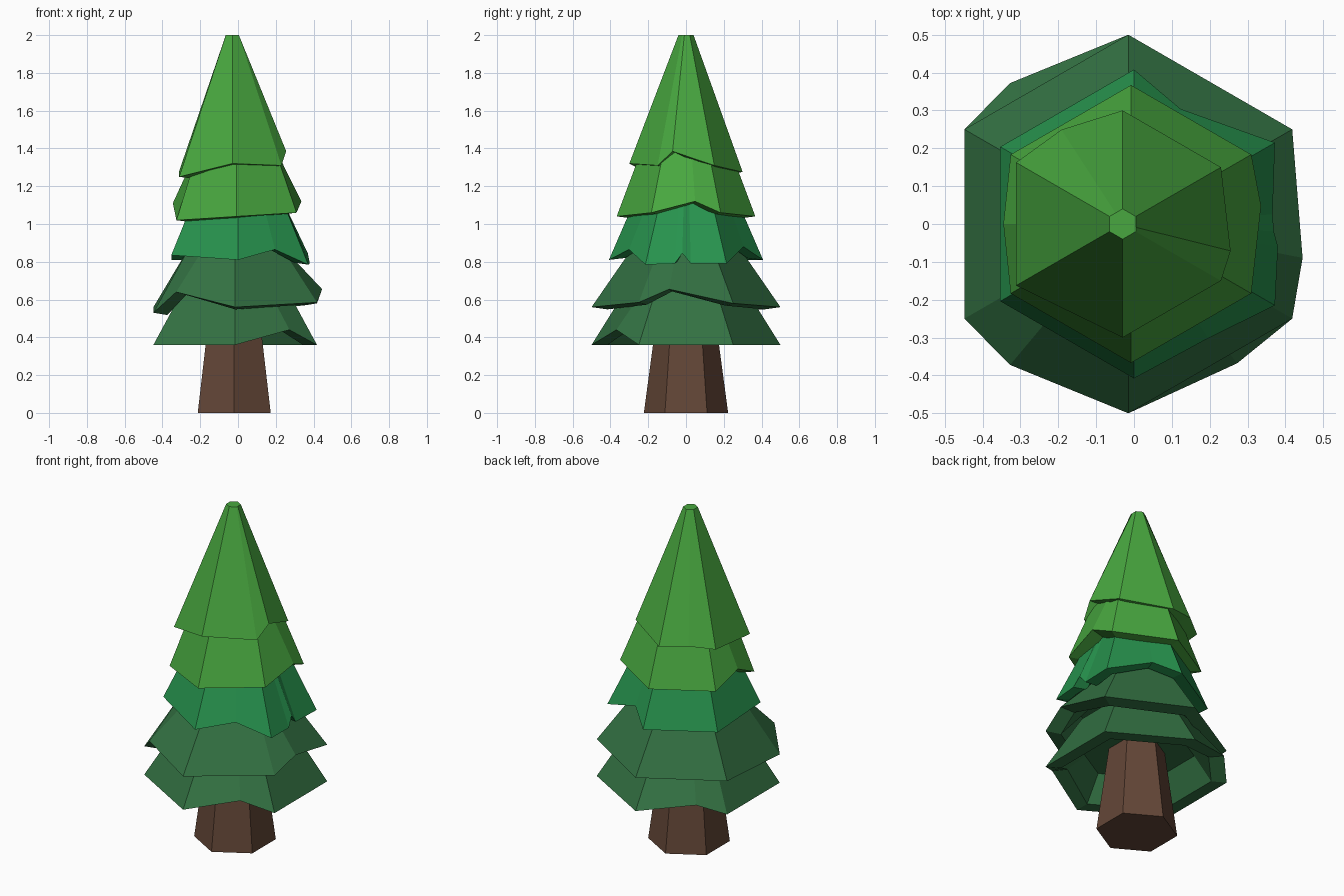
import bpy, bmesh
from math import radians, cos, sin

if "Cube" in bpy.data.objects:
    bpy.data.objects.remove(bpy.data.objects["Cube"])


def material(name, rgb):
    m = bpy.data.materials.new(name)
    m.diffuse_color = (*rgb, 1)
    m.use_nodes = True
    m.node_tree.nodes["Principled BSDF"].inputs["Base Color"].default_value = m.diffuse_color
    return m


DARK = material("dark_green", (0.033, 0.165, 0.055))
MID = material("mid_green", (0.02, 0.29, 0.075))
LIGHT = material("light_green", (0.065, 0.39, 0.05))
BARK = material("bark", (0.125, 0.062, 0.038))


def hex_radius(r, deg):
    """Distance to the edge of a hexagon with a corner facing the front."""
    return r * cos(radians(30)) / cos(radians((deg + 90) % 60 - 30))


def loft(name, rings, mat):
    """Skin a stack of equal-length rings and cap both ends."""
    bm = bmesh.new()
    loops = [[bm.verts.new(p) for p in ring] for ring in rings]
    n = len(loops[0])
    for a, b in zip(loops, loops[1:]):
        for i in range(n):
            j = (i + 1) % n
            bm.faces.new((a[i], a[j], b[j], b[i]))
    bm.faces.new(loops[0])
    bm.faces.new(loops[-1])
    bmesh.ops.recalc_face_normals(bm, faces=bm.faces)
    me = bpy.data.meshes.new(name)
    bm.to_mesh(me)
    bm.free()
    me.materials.append(mat)
    ob = bpy.data.objects.new(name, me)
    bpy.context.collection.objects.link(ob)


def tier(name, mat, cx, r, z, top_r, top_z, lifts, bumps, corner={}, drop=0.0):
    """Hollow six-sided skirt; lifts move the corners, bumps add ragged rim points,
    drop lowers the inner edge of the rim."""
    rim = [(-90 + 60 * k, corner.get(k, r), z + lifts[k]) for k in range(6)]
    rim = sorted(rim + bumps)

    def point(deg, rad, h):
        return (cx + rad * cos(radians(deg)), rad * sin(radians(deg)), h)

    in_z = z + 0.15
    in_r = r + (top_r - r) * 0.15 / (top_z - z) - 0.085
    top = [point(a, hex_radius(top_r, a), top_z) for a, _, _ in rim]
    outer = [point(*p) for p in rim]
    inner = [point(a, q - 0.085, h - drop) for a, q, h in rim]
    ceiling = [point(a, hex_radius(in_r, a), in_z) for a, _, _ in rim]
    loft(name, [top, outer, inner, ceiling], mat)


# Trunk
loft("trunk", [[(-0.02 + r * cos(radians(30 + 60 * k)), r * sin(radians(30 + 60 * k)), z)
                for k in range(6)] for r, z in ((0.223, 0), (0.152, 0.53))], BARK)

# Foliage, bottom to top; corners run counter-clockwise from the front
tier("lowest_branches", DARK, -0.015, 0.5, 0.36, 0.30, 0.68,
     (0, 0, 0, 0, 0, 0), [(-52, 0.467, 0.44), (130, 0.486, 0.43)])
tier("low_branches", DARK, -0.015, 0.5, 0.56, 0.265, 0.90,
     (0, 0.025, 0.02, 0, 0, -0.03), [(-11, 0.469, 0.655), (230, 0.486, 0.64)], drop=0.012)
tier("middle_branches", MID, 0.0, 0.408, 0.81, 0.265, 1.14,
     (0, -0.025, -0.02, 0, 0, 0.025),
     [(-57, 0.36, 0.865), (-9, 0.385, 0.79), (-3, 0.37, 0.845), (4, 0.367, 0.79),
      (68, 0.328, 0.88)], {1: 0.43, 2: 0.43}, drop=-0.01)
tier("high_branches", LIGHT, -0.008, 0.367, 1.04, 0.225, 1.42,
     (0, 0.02, 0.02, 0, 0, -0.02), [(8, 0.347, 1.12), (180, 0.337, 1.11)], drop=0.01)
tier("treetop", LIGHT, -0.03, 0.3, 1.31, 0.04, 2.0,
     (0.01, 0, 0, -0.035, -0.03, -0.06), [(-14, 0.294, 1.385), (123, 0.297, 1.3)],
     {4: 0.325, 5: 0.325}, drop=0.01)
